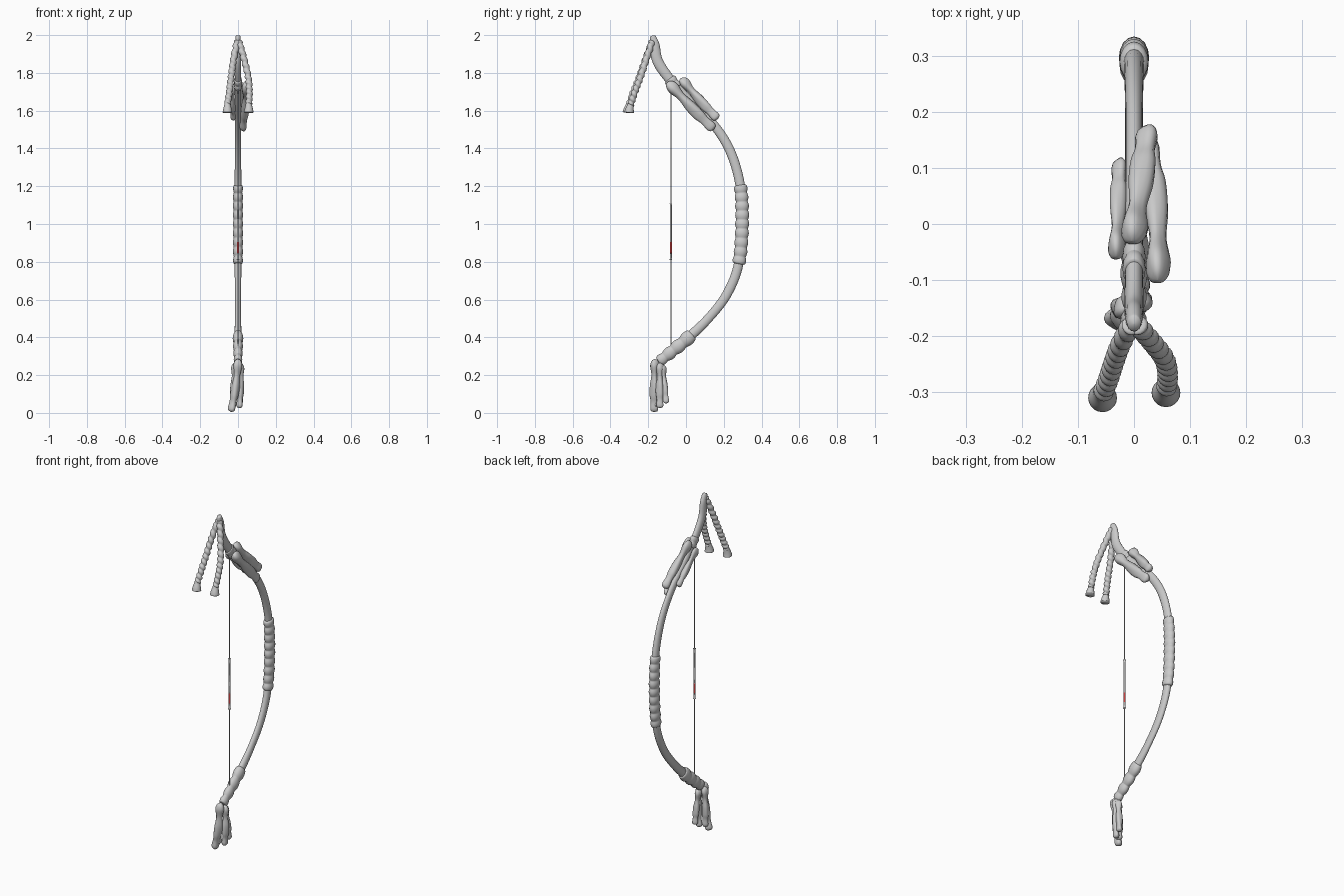
import bpy, bmesh
from math import sin, cos, pi, sqrt
from mathutils import Vector

if "Cube" in bpy.data.objects:
    bpy.data.objects.remove(bpy.data.objects["Cube"])


def spline(pts, t):
    """Catmull-Rom interpolation over (x, y, z, side radius, depth radius)."""
    n = len(pts) - 1
    i = min(max(int(t), 0), n - 1)
    f = t - i
    a, b, c, d = pts[max(i - 1, 0)], pts[i], pts[i + 1], pts[min(i + 2, n)]
    return [0.5 * (2 * q + (r - p) * f + (2 * p - 5 * q + 4 * r - s) * f * f
                   + (3 * q - p - 3 * r + s) * f ** 3) for p, q, r, s in zip(a, b, c, d)]


def tube(name, pts, t0=0, t1=None, rings=40, seg=16, scale=1, ripple=0, amp=0,
         twist=0, lobes=0, cap=0.05, color=None):
    """Sweep an oval section along a spline; ripples make wraps and rope strands."""
    t1 = len(pts) - 1 if t1 is None else t1
    bm = bmesh.new()
    loops = []
    for k in range(rings + 1):
        u = k / rings
        t = t0 + (t1 - t0) * u
        x, y, z, rs, rd = spline(pts, t)
        e = 0.02
        tan = (Vector(spline(pts, min(t + e, t1))[:3])
               - Vector(spline(pts, max(t - e, t0))[:3])).normalized()
        side = (Vector((1, 0, 0)) - tan * tan.x).normalized()
        depth = tan.cross(side)
        edge = min(u, 1 - u)
        end = 1 if edge >= cap else max(0.08, sqrt(1 - (1 - edge / cap) ** 2))
        ring = []
        for j in range(seg):
            a = 2 * pi * j / seg
            m = scale * end * (1 + amp * (abs(sin(pi * ripple * u + twist * a / 2)) - 0.6))
            m *= 1 + lobes * sin(3 * a + 5 * u)
            ring.append(bm.verts.new(Vector((x, y, z)) + side * cos(a) * rs * m
                                     + depth * sin(a) * rd * m))
        loops.append(ring)
    for p, q in zip(loops, loops[1:]):
        for j in range(seg):
            bm.faces.new((p[j], p[(j + 1) % seg], q[(j + 1) % seg], q[j]))
    bm.faces.new(loops[0][::-1])
    bm.faces.new(loops[-1])
    bmesh.ops.recalc_face_normals(bm, faces=bm.faces)
    me = bpy.data.meshes.new(name)
    bm.to_mesh(me)
    bm.free()
    me.shade_smooth()
    ob = bpy.data.objects.new(name, me)
    bpy.context.collection.objects.link(ob)
    if color:
        mat = bpy.data.materials.new(name)
        mat.diffuse_color = color
        mat.use_nodes = True
        mat.node_tree.nodes["Principled BSDF"].inputs["Base Color"].default_value = mat.diffuse_color
        me.materials.append(mat)
    return ob


# bow stave: y, z, side radius, depth radius
BOW = [(0, *p) for p in [
    (-.178, 1.998, .012, .014), (-.166, 1.95, .016, .025), (-.149, 1.86, .017, .028),
    (-.077, 1.755, .016, .026), (.02, 1.65, .016, .024), (.135, 1.54, .015, .024),
    (.23, 1.395, .016, .025), (.286, 1.21, .018, .025), (.297, 1.0, .019, .026),
    (.278, .785, .018, .025), (.215, .626, .016, .025), (.12, .502, .016, .024),
    (.015, .40, .019, .026), (-.075, .325, .017, .024), (-.145, .27, .015, .02)]]
tube("bow_stave", BOW, rings=120, cap=0.012)

# wrappings on the stave
tube("grip_wrap", BOW, 7, 9, rings=110, scale=1.33, ripple=9, amp=.17, cap=.025)
tube("lower_wrap", BOW, 11.8, 14, rings=70, scale=1.35, ripple=4, amp=.22, cap=.03)
tube("upper_wrap", BOW, 2.85, 3.35, rings=50, scale=1.22, ripple=2, amp=.12, cap=.1)

# string with its centre serving and red nocking point
SY = -.08


def string_part(name, z0, z1, r, r_end, color=None):
    h = (z1 - z0) * .06
    pts = [(0, SY, z, q, q) for z, q in
           ((z0, r_end), (z0 + h, r), ((z0 + z1) / 2, r), (z1 - h, r), (z1, r_end))]
    tube(name, pts, seg=10, rings=24, cap=.01, color=color)


string_part("bow_string", .31, 1.76, .0028, .0028)
string_part("string_serving", .81, 1.11, .0055, .0085)
string_part("nocking_point", .845, .905, .0062, .0055, (.6, .05, .05, 1))

# two twisted cords with flared ends hanging from the upper tip
for name, path in (
        ("right_cord", [(.004, -.178, 1.97), (.03, -.208, 1.88), (.054, -.24, 1.78),
                        (.06, -.27, 1.70), (.057, -.293, 1.63)]),
        ("left_cord", [(-.004, -.178, 1.97), (-.024, -.215, 1.87), (-.036, -.247, 1.78),
                       (-.046, -.278, 1.70), (-.056, -.302, 1.63)])):
    tube(name, [(*p, .0165, .0165) for p in path], rings=130, ripple=12, amp=.35,
         twist=1, cap=.02)
    x, y, z = path[-1]
    tube(name + "_end", [(x, y + .004, z + .02, .014, .014), (x, y, z, .017, .017),
                         (x, y - .006, z - .025, .023, .023),
                         (x, y - .008, z - .042, .026, .026)], rings=16, seg=20, cap=.06)


# feathers: start, end, side and depth half widths, bend, wavy outline
def feather(name, a, b, side, depth, bend=0):
    prof = ((0, .6), (.12, 1.05), (.3, .72), (.5, .98), (.68, 1.0), (.82, .8), (1, 1.05))
    a, b = Vector(a), Vector(b)
    pts = [(*(a.lerp(b, t) + Vector((bend * sin(pi * t), 0, 0))), side * w, depth * w)
           for t, w in prof]
    tube(name, pts, rings=40, cap=.1, lobes=.1)


feather("upper_feather_1", (-.004, -.03, 1.77), (.026, .168, 1.555), .022, .026)
feather("upper_feather_2", (.042, -.10, 1.75), (.026, .147, 1.50), .021, .029, .005)
feather("upper_feather_3", (-.032, -.058, 1.725), (-.025, .11, 1.555), .015, .023)
feather("lower_feather_1", (.0, -.166, .285), (-.036, -.168, .005), .022, .023, .006)
feather("lower_feather_2", (.012, -.138, .265), (.008, -.138, .025), .018, .02, .004)
feather("lower_feather_3", (.006, -.125, .255), (.014, -.104, .05), .017, .018)
feather("lower_feather_4", (-.016, -.15, .265), (-.022, -.15, .03), .018, .019, -.004)
